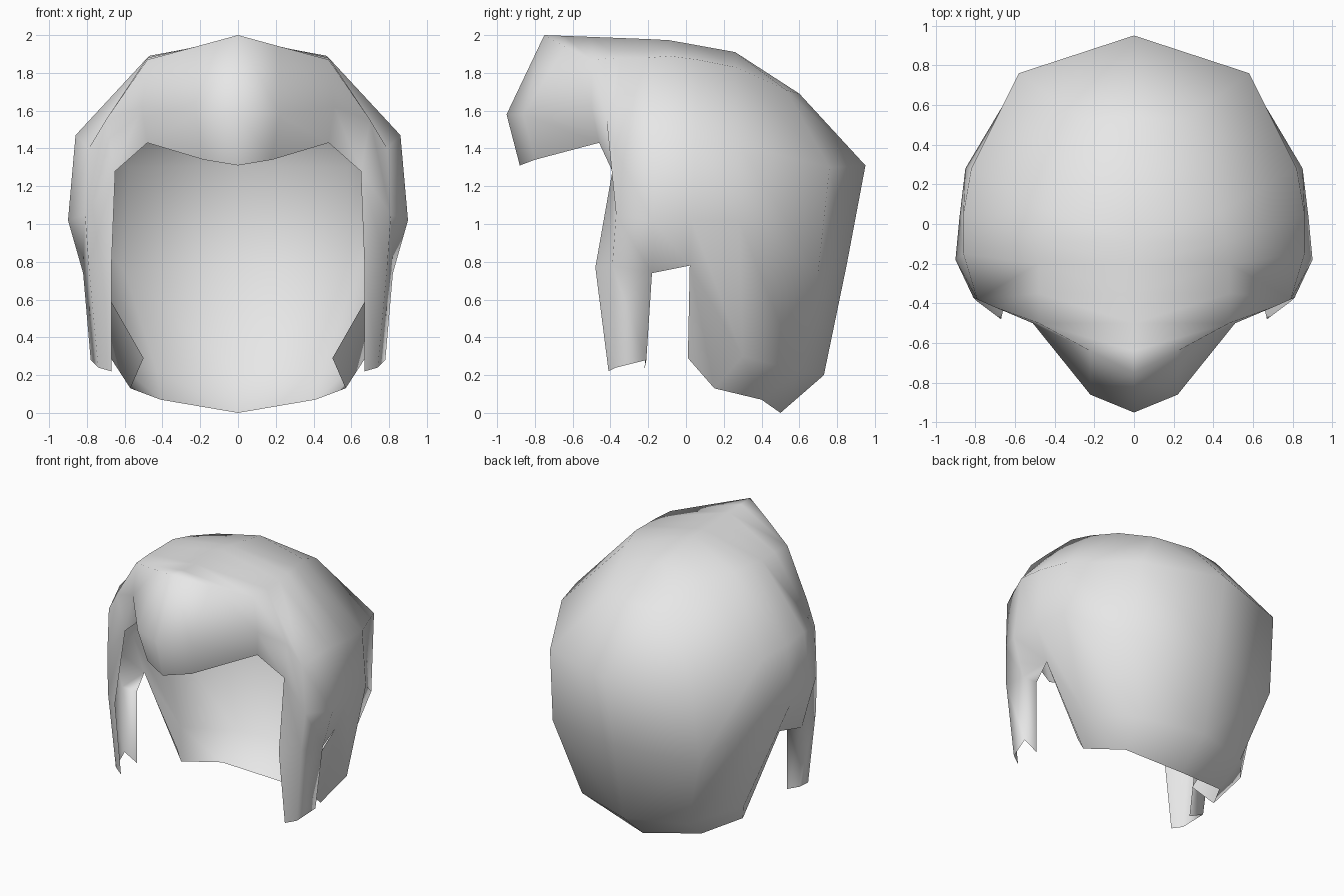
import bpy
import bmesh

# Remove the default cube only
default_cube = bpy.data.objects.get("Cube")
if default_cube:
    bpy.data.objects.remove(default_cube, do_unlink=True)


def flat_material(name, colour):
    material = bpy.data.materials.new(name)
    material.use_nodes = True
    material.diffuse_color = colour
    shader = material.node_tree.nodes["Principled BSDF"]
    shader.inputs["Base Color"].default_value = colour
    return material


# Meridians of the left half, each running from the crown down to the hem
fringe_middle = [(0, -.75, 2), (0, -.95, 1.58), (0, -.88, 1.31)]
fringe_side = [(.22, -.64, 1.94), (.22, -.86, 1.58), (.18, -.8, 1.34)]
fringe_corner = [(.48, -.5, 1.87), (.51, -.5, 1.62), (.48, -.46, 1.43)]
temple = [(.48, -.35, 1.88), (.7, -.42, 1.55), (.65, -.39, 1.28),
          (.67, -.48, .77), (.67, -.41, .22)]
lock_fold = [(.48, -.2, 1.88), (.79, -.38, 1.4), (.81, -.37, 1.05),
             (.79, -.39, .78), (.74, -.37, .24)]
lock_back = [(.47, -.09, 1.89), (.86, -.15, 1.47), (.9, -.18, 1.02),
             (.82, -.18, .74), (.78, -.21, .28)]
nape_front = [(.43, .06, 1.87), (.86, .05, 1.45), (.88, .03, 1.02),
              (.78, .02, .78), (.5, .01, .29)]
nape_side = [(.35, .26, 1.83), (.82, .28, 1.42), (.85, .28, 1.02),
             (.68, .3, .3), (.57, .15, .13)]
nape_corner = [(.27, .53, 1.71), (.58, .76, 1.3), (.6, .7, .75),
               (.43, .6, .22), (.41, .4, .07)]
nape_middle = [(0, .6, 1.69), (0, .95, 1.31), (0, .85, .78),
               (0, .73, .2), (0, .5, 0)]

meridians = [fringe_middle, fringe_side, fringe_corner, temple, lock_fold,
             lock_back, nape_front, nape_side, nape_corner, nape_middle]

# Rear return of the side lock, turned inwards
lock_return = [(.7, -.18, .74), (.67, -.22, .23)]

# Crown ridge as (y, z), sampled above the start of every meridian
crown_ridge = [(-.75, 2), (-.1, 1.975), (.26, 1.91), (.6, 1.69)]


def ridge_point(y):
    for (y_a, z_a), (y_b, z_b) in zip(crown_ridge, crown_ridge[1:]):
        if y <= y_b:
            return (0, y, z_a + (z_b - z_a) * (y - y_a) / (y_b - y_a))
    return (0, y, z_b)


mesh = bpy.data.meshes.new("hair_shell")
bm = bmesh.new()
columns = []
for line in meridians:
    points = [ridge_point(line[0][1])] + line
    columns.append([bm.verts.new(point) for point in points])

# Skin neighbouring meridians, leaving the ear notch open below the lock
for line, left, right in zip(meridians, columns, columns[1:]):
    shared = min(len(left), len(right))
    if line is lock_back:
        shared -= 1
        top, bottom = [bm.verts.new(point) for point in lock_return]
        bm.faces.new((left[-2], left[-1], bottom, top))
        bm.faces.new((left[-2], top, right[-2]))
    for row in range(shared - 1):
        bm.faces.new((left[row], left[row + 1], right[row + 1], right[row]))

# Merge the collapsed crown corners
bmesh.ops.remove_doubles(bm, verts=bm.verts[:], dist=.001)
bmesh.ops.dissolve_degenerate(bm, edges=bm.edges[:], dist=.001)
for face in bm.faces:
    face.smooth = True
bm.to_mesh(mesh)
bm.free()

# Hair shell, mirrored across the middle
hair = bpy.data.objects.new("hair_shell", mesh)
bpy.context.collection.objects.link(hair)
mesh.materials.append(flat_material("light_grey", (.8, .8, .8, 1)))
mirror = hair.modifiers.new("Mirror", "MIRROR")
mirror.use_clip = True
mirror.merge_threshold = .002
